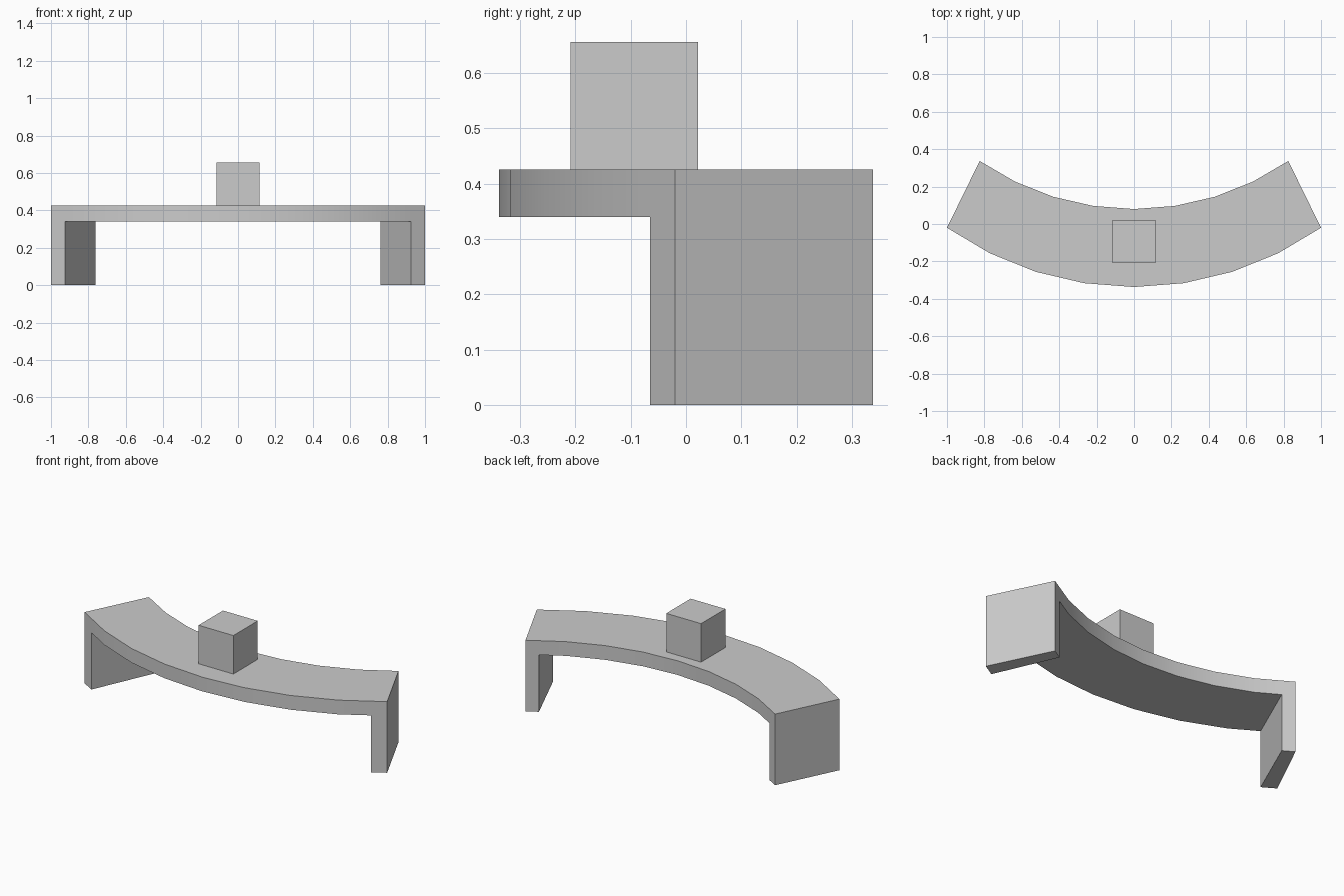
import bpy, bmesh
from math import asin, sin, cos
from mathutils import Vector

if "Cube" in bpy.data.objects:
    bpy.data.objects.remove(bpy.data.objects["Cube"])

TOP, UNDER = 0.425, 0.34
SEGMENTS = 8


def arc(half_width, y_end, y_mid):
    """Points along a shallow arc, from -x to +x."""
    sag = y_end - y_mid
    r = (half_width ** 2 + sag ** 2) / (2 * sag)
    a = asin(half_width / r)
    angles = [a * (2 * i / SEGMENTS - 1) for i in range(SEGMENTS + 1)]
    return [Vector((r * sin(t), y_mid + r - r * cos(t), 0)) for t in angles]


def add_leg_lines(pts):
    """Insert the inner leg line a third of the way into each end segment."""
    return [pts[0], pts[0].lerp(pts[1], 1 / 3), *pts[1:-1],
            pts[-1].lerp(pts[-2], 1 / 3), pts[-1]]


def finish(bm, name):
    bmesh.ops.recalc_face_normals(bm, faces=bm.faces[:])
    mesh = bpy.data.meshes.new(name)
    bm.to_mesh(mesh)
    bm.free()
    obj = bpy.data.objects.new(name, mesh)
    bpy.context.collection.objects.link(obj)
    return obj


# Curved bench: plan strip, thickened, with the end faces pulled down as legs
front = add_leg_lines(arc(1.0, -0.02, -0.337))
back = add_leg_lines(arc(0.825, 0.337, 0.08))
bm = bmesh.new()
rows = [[bm.verts.new((p.x, p.y, UNDER)) for p in line] for line in (front, back)]
strip = [bm.faces.new((rows[0][i], rows[0][i + 1], rows[1][i + 1], rows[1][i]))
         for i in range(len(front) - 1)]
grown = bmesh.ops.extrude_face_region(bm, geom=strip, use_keep_orig=True)
top_verts = [g for g in grown["geom"] if isinstance(g, bmesh.types.BMVert)]
bmesh.ops.translate(bm, verts=top_verts, vec=(0, 0, TOP - UNDER))
for end in (strip[0], strip[-1]):
    foot = bmesh.ops.extrude_discrete_faces(bm, faces=[end])["faces"][0]
    bmesh.ops.translate(bm, verts=foot.verts[:], vec=(0, 0, -UNDER))
bench = finish(bm, "curved_bench")

# Cube resting on the seat
bm = bmesh.new()
bmesh.ops.create_cube(bm, size=0.23)
cube = finish(bm, "seat_cube")
cube.location = (0, -0.093, TOP + 0.115)

# Smooth the curved sides, keep corners sharp
bpy.ops.object.select_all(action="DESELECT")
bench.select_set(True)
bpy.context.view_layer.objects.active = bench
bpy.ops.object.shade_smooth_by_angle()
